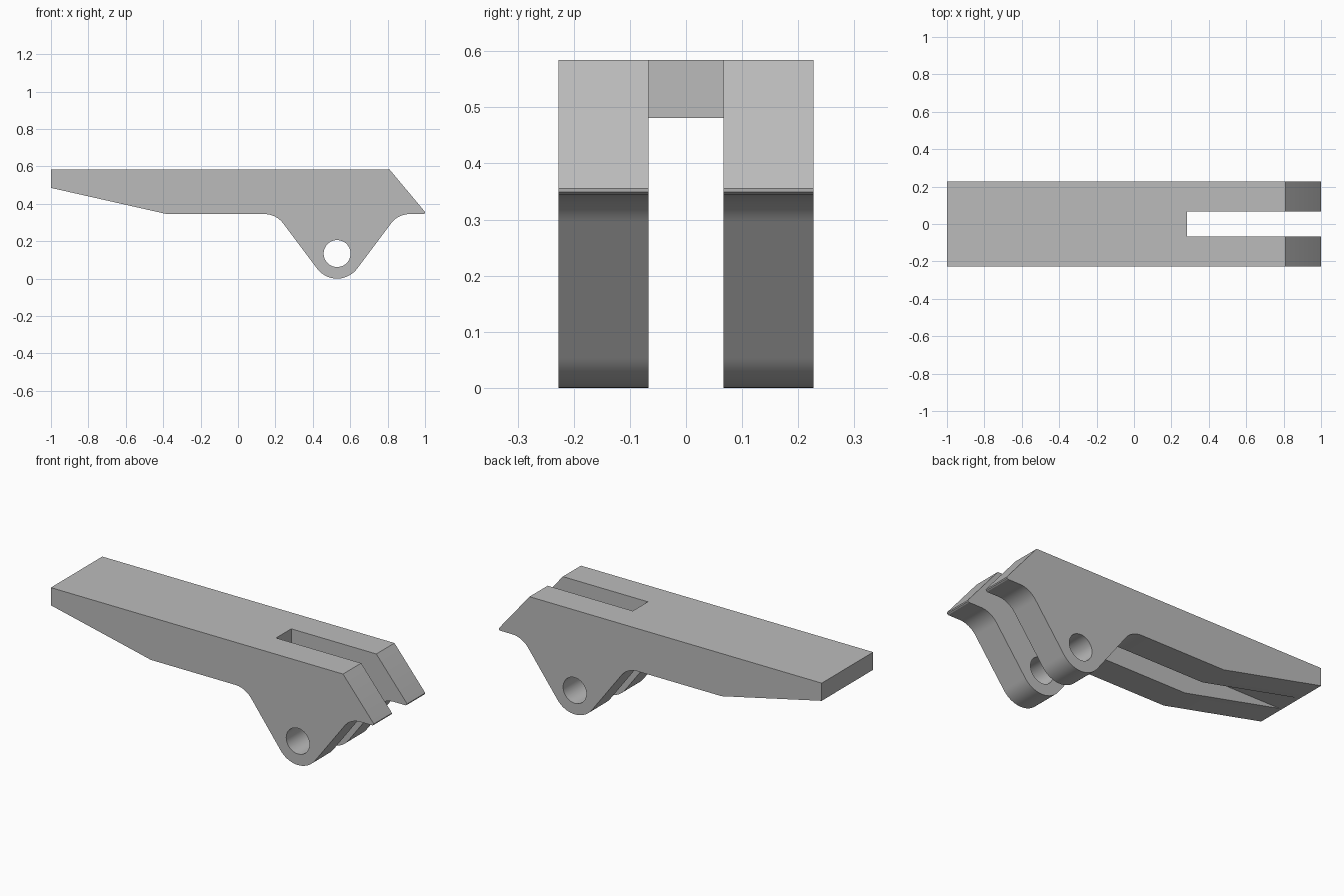
import bpy, bmesh, math
from mathutils import Vector

if "Cube" in bpy.data.objects:
    bpy.data.objects.remove(bpy.data.objects["Cube"])

HALF_WIDTH, SLOT_HALF = 0.2275, 0.067
TOP, UNDERSIDE = 0.584, 0.345
PIVOT = Vector((0.53, 0.134))
LUG_RADIUS, HOLE_RADIUS, FILLET = 0.134, 0.072, 0.125
LEAN = math.atan2(3, 4)  # lean of the lug flanks from vertical

grey = bpy.data.materials.new("light_grey")
grey.use_nodes = True
grey.diffuse_color = (0.5, 0.5, 0.5, 1)
grey.node_tree.nodes["Principled BSDF"].inputs["Base Color"].default_value = (0.5, 0.5, 0.5, 1)


def arc(centre, radius, start, end, steps):
    """Points along an arc in the side plane."""
    angles = [start + (end - start) * i / steps for i in range(steps + 1)]
    return [(centre[0] + radius * math.cos(a), centre[1] + radius * math.sin(a)) for a in angles]


def prism(name, profile, half_depth):
    """Side profile extruded evenly across the width."""
    bm = bmesh.new()
    face = bm.faces.new([bm.verts.new((x, -half_depth, z)) for x, z in profile])
    moved = bmesh.ops.extrude_face_region(bm, geom=[face])["geom"]
    verts = [v for v in moved if isinstance(v, bmesh.types.BMVert)]
    bmesh.ops.translate(bm, verts=verts, vec=(0, 2 * half_depth, 0))
    bmesh.ops.recalc_face_normals(bm, faces=bm.faces)
    mesh = bpy.data.meshes.new(name)
    bm.to_mesh(mesh)
    bm.free()
    mesh.materials.append(grey)
    obj = bpy.data.objects.new(name, mesh)
    bpy.context.collection.objects.link(obj)
    return obj


def box_profile(x0, x1, z0, z1):
    return [(x0, z0), (x1, z0), (x1, z1), (x0, z1)]


# Lug outline: bottom round, straight flanks, fillets into the underside
def flank_x(z):
    touch = PIVOT + LUG_RADIUS * Vector((math.cos(LEAN), -math.sin(LEAN)))
    return touch.x - PIVOT.x + (z - touch.y) * math.tan(LEAN)


offset = flank_x(UNDERSIDE) + FILLET * math.tan((math.pi / 2 - LEAN) / 2)
fillet_z = UNDERSIDE - FILLET
left_fillet = arc((PIVOT.x - offset, fillet_z), FILLET, math.pi / 2, LEAN, 10)
bottom = arc(PIVOT, LUG_RADIUS, math.pi + LEAN, 2 * math.pi - LEAN, 20)
right_fillet = arc((PIVOT.x + offset, fillet_z), FILLET, math.pi - LEAN, math.pi / 2, 10)

# Lever body with tapered handle and chamfered nose
outline = [(-1, TOP), (-1, 0.485), (-0.38, UNDERSIDE)]
outline += left_fillet + bottom + right_fillet
outline += [(0.992, UNDERSIDE), (0.999, 0.349), (1, 0.355), (0.997, 0.36), (0.81, TOP)]
lever = prism("lever_body", outline, HALF_WIDTH)

# Pivot hole, open fork slot and groove under the handle
cutters = [
    prism("pivot_hole_cutter", arc(PIVOT, HOLE_RADIUS, 0, 2 * math.pi, 48)[:-1], 0.4),
    prism("fork_slot_cutter", box_profile(0.283, 1.2, -0.2, 0.8), SLOT_HALF),
    prism("groove_cutter", box_profile(-1.2, 0.5, -0.2, 0.481), SLOT_HALF),
]
bpy.ops.object.select_all(action="DESELECT")
bpy.context.view_layer.objects.active = lever
lever.select_set(True)
for cutter in cutters:
    cutter.hide_render = True
    cut = lever.modifiers.new(cutter.name, "BOOLEAN")
    cut.operation = "DIFFERENCE"
    cut.solver = "EXACT"
    cut.object = cutter
    bpy.ops.object.modifier_apply(modifier=cut.name)
    bpy.data.objects.remove(cutter)

bpy.ops.object.shade_smooth_by_angle(angle=math.radians(25))
